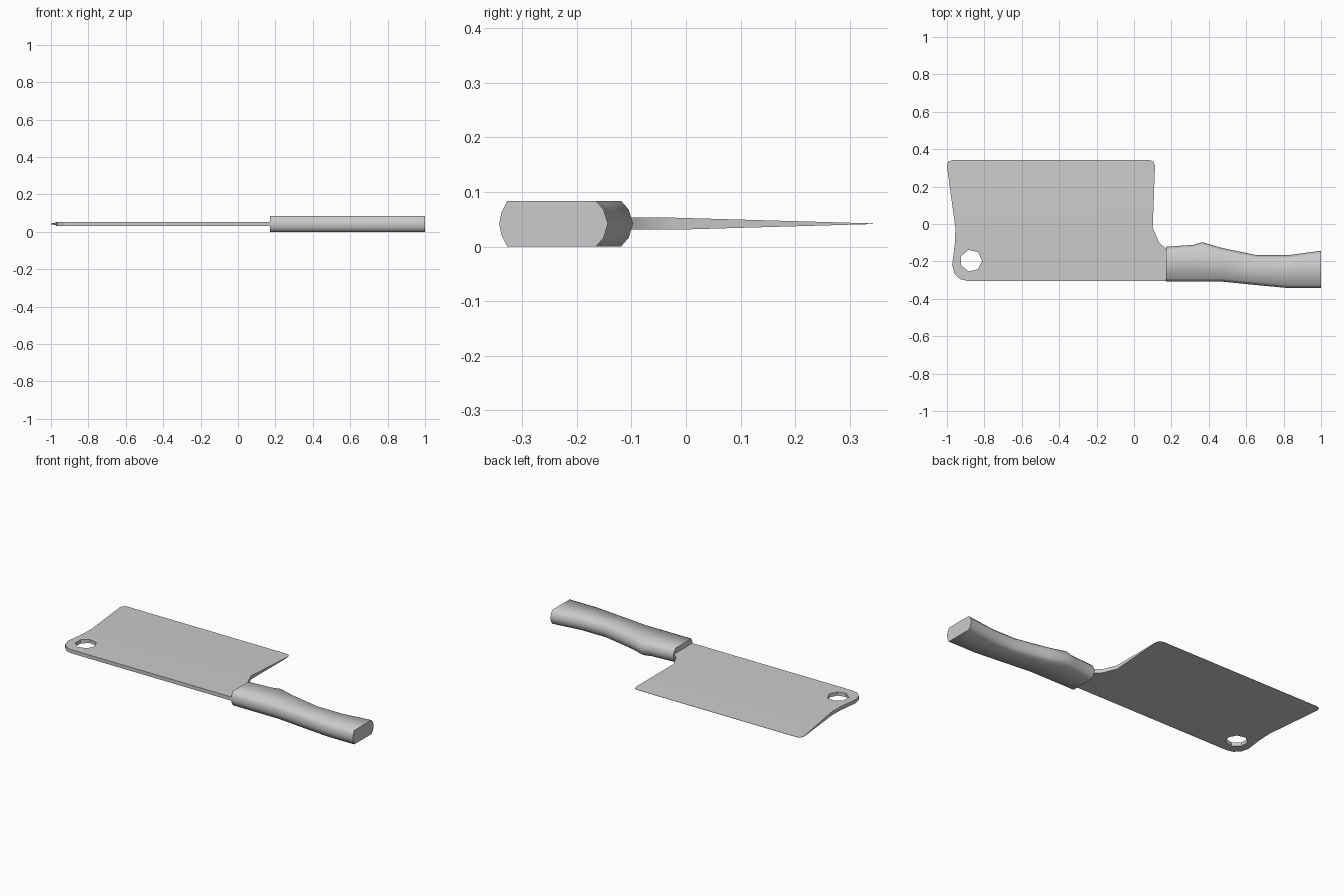
import bpy, bmesh, math

if "Cube" in bpy.data.objects:
    bpy.data.objects.remove(bpy.data.objects["Cube"])

MID = 0.042  # height of the knife's centre plane


def finish(bm, name, angle):
    bmesh.ops.recalc_face_normals(bm, faces=bm.faces[:])
    mesh = bpy.data.meshes.new(name)
    bm.to_mesh(mesh)
    bm.free()
    obj = bpy.data.objects.new(name, mesh)
    bpy.context.collection.objects.link(obj)
    bpy.ops.object.select_all(action='DESELECT')
    obj.select_set(True)
    bpy.context.view_layer.objects.active = obj
    bpy.ops.object.shade_smooth_by_angle(angle=math.radians(angle))
    return obj


def add_loop(bm, points):
    vs = [bm.verts.new((x, y, 0)) for x, y in points]
    return [bm.edges.new((vs[i - 1], vs[i])) for i in range(len(vs))]


# Blade: outline with a seven-sided hanging hole, thinning to the cutting edge
outline = [(-1, 0.31), (-0.994, 0.334), (-0.97, 0.342), (0.083, 0.342),
           (0.104, 0.334), (0.112, 0.31), (0.1, -0.02), (0.135, -0.1),
           (0.17, -0.13), (0.18, -0.13), (0.18, -0.304), (-0.89, -0.304),
           (-0.93, -0.295), (-0.96, -0.265), (-0.972, -0.22),
           (-0.957, -0.1), (-0.955, -0.02)]
hole = [(-0.871 + 0.059 * math.cos(i * math.tau / 7),
         -0.196 + 0.059 * math.sin(i * math.tau / 7)) for i in range(7)]
bm = bmesh.new()
edges = add_loop(bm, outline) + add_loop(bm, hole)
bmesh.ops.triangle_fill(bm, edges=edges, use_beauty=True)
bmesh.ops.bisect_plane(bm, geom=bm.verts[:] + bm.edges[:] + bm.faces[:],
                       plane_co=(0, -0.02, 0), plane_no=(0, 1, 0), dist=1e-4)
ext = bmesh.ops.extrude_face_region(bm, geom=bm.faces[:], use_keep_orig=True)
upper = {g for g in ext['geom'] if isinstance(g, bmesh.types.BMVert)}
for v in bm.verts:
    t = min(1, max(0, (v.co.y + 0.02) / 0.362))
    half = 0.011 * (1 - t) + 0.0006 * t
    v.co.z = MID + (half if v in upper else -half)
finish(bm, "blade", 30)

# Handle: rounded section lofted along x (x, spine side y, belly side y)
stations = [(0.17, -0.308, -0.122), (0.32, -0.308, -0.111),
            (0.365, -0.308, -0.097), (0.47, -0.308, -0.128),
            (0.66, -0.327, -0.167), (0.82, -0.342, -0.167),
            (1.0, -0.342, -0.143)]
bm = bmesh.new()
rings = []
for x, lo, hi in stations:
    half = [(lo, 0), (lo + 0.004, 0.02), (lo + 0.015, 0.042),
            (hi - 0.022, 0.042), (hi - 0.008, 0.026), (hi, 0)]
    section = half + [(y, -z) for y, z in half[-2:0:-1]]
    rings.append([bm.verts.new((x, y, MID + z)) for y, z in section])
for a, b in zip(rings, rings[1:]):
    for i in range(len(a)):
        bm.faces.new((a[i - 1], a[i], b[i], b[i - 1]))
bm.faces.new(rings[0])
bm.faces.new(rings[-1])
finish(bm, "handle", 70)
